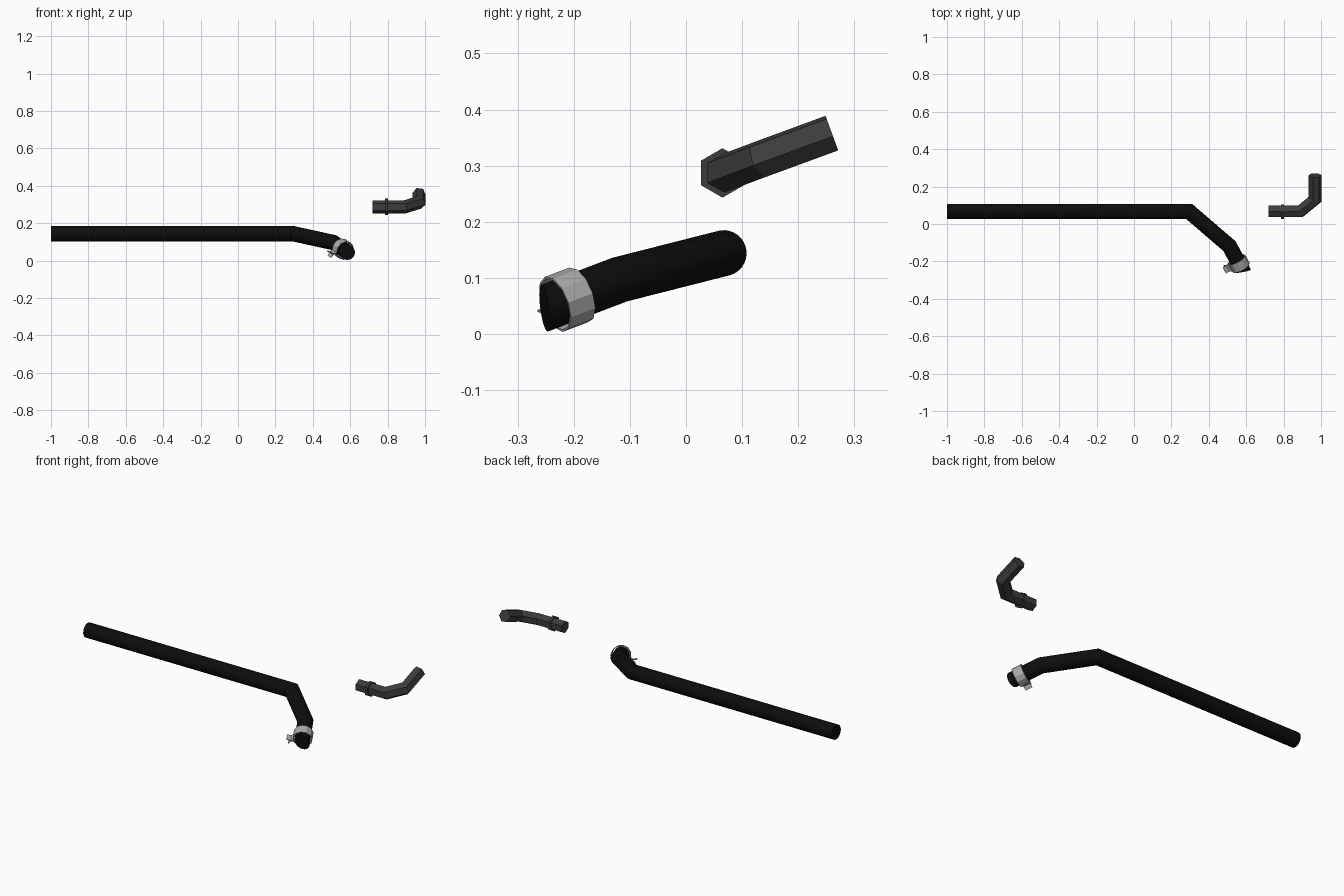
import bpy, bmesh, math
from mathutils import Vector

if "Cube" in bpy.data.objects:
    bpy.data.objects.remove(bpy.data.objects["Cube"])


def material(name, c):
    m = bpy.data.materials.new(name)
    m.diffuse_color = (c, c, c, 1)
    m.use_nodes = True
    m.node_tree.nodes["Principled BSDF"].inputs["Base Color"].default_value = m.diffuse_color
    return m


rubber = material("black_rubber", 0.004)
plastic = material("dark_plastic", 0.045)
steel = material("steel", 0.4)


def add_object(name, bm, mat):
    bmesh.ops.recalc_face_normals(bm, faces=bm.faces)
    me = bpy.data.meshes.new(name)
    bm.to_mesh(me)
    bm.free()
    me.materials.append(mat)
    ob = bpy.data.objects.new(name, me)
    bpy.context.collection.objects.link(ob)
    return ob


def sweep(name, path, radius, sides, mat, end_normal=None):
    """Mitred tube along a path that starts out along +x."""
    path = [Vector(p) for p in path]
    dirs = [(b - a).normalized() for a, b in zip(path, path[1:])]
    ring = []
    for k in range(sides):
        a = math.tau * k / sides + math.pi / 6
        ring.append(path[0] + Vector((0, math.cos(a), math.sin(a))) * radius)
    bm = bmesh.new()
    prev = [bm.verts.new(p) for p in ring]
    bm.faces.new(prev)
    for i, d in enumerate(dirs):
        if i + 1 < len(dirs):
            n = d + dirs[i + 1]
        else:
            n = Vector(end_normal) if end_normal else d
        # slide the section along the segment onto the mitre plane
        ring = [p + d * ((path[i + 1] - p).dot(n) / d.dot(n)) for p in ring]
        cur = [bm.verts.new(p) for p in ring]
        for k in range(sides):
            j = (k + 1) % sides
            bm.faces.new((prev[k], prev[j], cur[j], cur[k]))
        prev = cur
    bm.faces.new(prev)
    return add_object(name, bm, mat)


# Long bent hose with an obliquely cut end
bend = Vector((0.51, -0.118, 0.097))
tip = Vector((0.583, -0.252, 0.046))
hose = sweep("hose", [(-1, 0.067, 0.144), (0.295, 0.067, 0.144), bend, tip],
             0.041, 32, rubber, (0.18, -0.97, -0.12))
bpy.context.view_layer.objects.active = hose
hose.select_set(True)
bpy.ops.object.shade_smooth_by_angle(angle=math.radians(25))
hose.select_set(False)

# Hexagonal elbow connector and its collar
sweep("elbow_connector", [(0.72, 0.068, 0.287), (0.89, 0.068, 0.287),
                          (0.968, 0.132, 0.311), (0.968, 0.26, 0.358)],
      0.035, 6, plastic)
sweep("connector_collar", [(0.787, 0.065, 0.287), (0.802, 0.065, 0.287)],
      0.044, 6, plastic)

# Spring clamp: a faceted open band with two splayed ears
axis = (tip - bend).normalized()
centre = bend.lerp(tip, 0.70)
u = Vector((-0.079, -0.030, -0.027))
u = (u - axis * u.dot(axis)).normalized()
v = axis.cross(u)
R, N = 0.050, 11
profile = [(0.086, 0.014), (0.066, 0.002)]
for k in range(N + 1):
    a = math.radians(6 + 348 * k / N)
    profile.append((R * math.cos(a), R * math.sin(a)))
profile += [(0.066, -0.002), (0.086, -0.014)]

bm = bmesh.new()
rows = []
for i, (a, b) in enumerate(profile):
    w = 0.019 if i < 2 or i >= len(profile) - 2 else 0.026
    p = centre + u * a + v * b
    rows.append((bm.verts.new(p - axis * w), bm.verts.new(p + axis * w)))
for r, s in zip(rows, rows[1:]):
    bm.faces.new((r[0], r[1], s[1], s[0]))
clamp = add_object("hose_clamp", bm, steel)
thick = clamp.modifiers.new("thickness", 'SOLIDIFY')
thick.thickness = 0.004
thick.offset = 0
